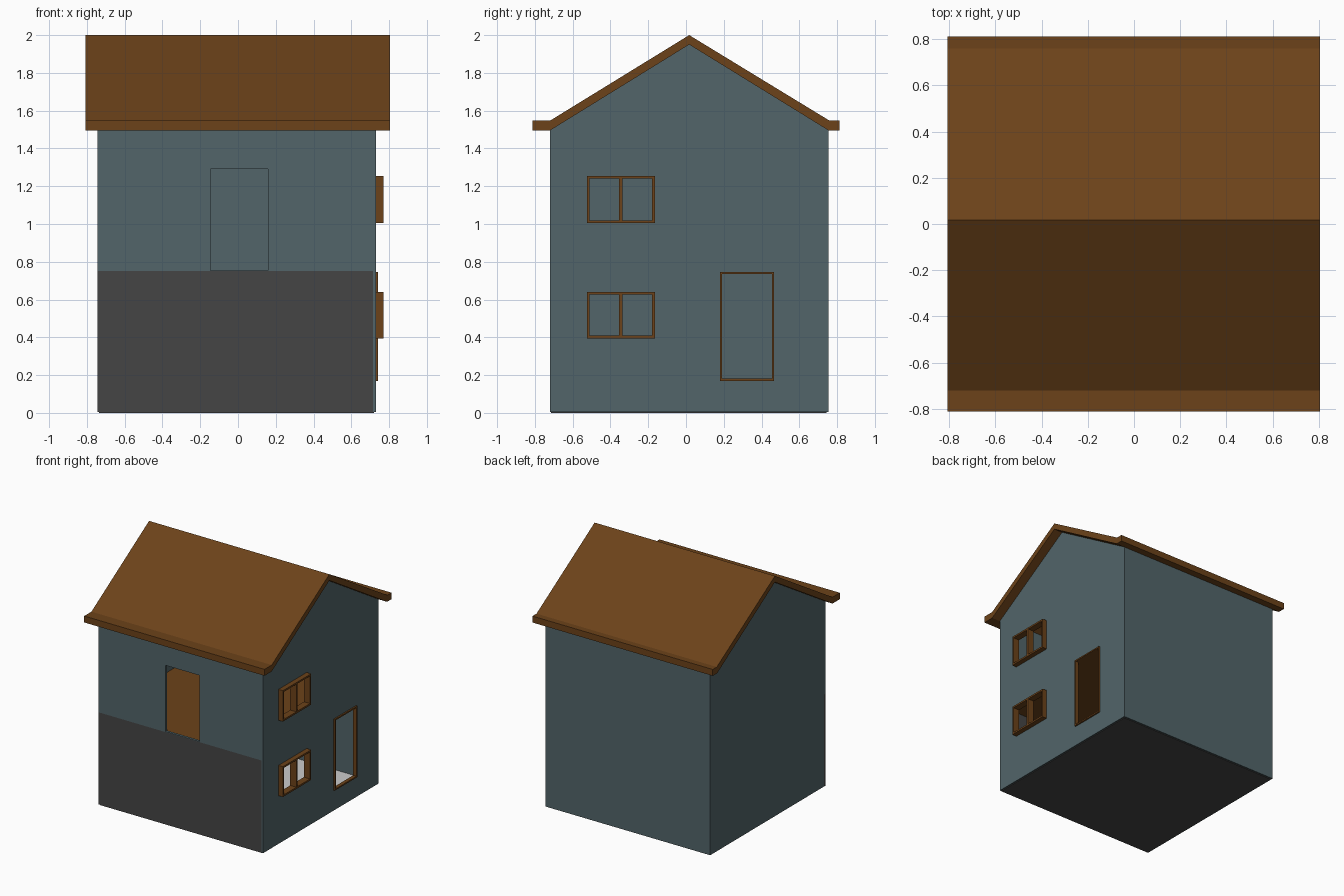
import bpy

if "Cube" in bpy.data.objects:
    bpy.data.objects.remove(bpy.data.objects["Cube"])


def material(name, rgb):
    m = bpy.data.materials.new(name)
    m.diffuse_color = (*rgb, 1)
    m.use_nodes = True
    m.node_tree.nodes["Principled BSDF"].inputs["Base Color"].default_value = m.diffuse_color
    return m


BROWN = material("brown_wood", (0.15, 0.055, 0.01))
BLUE = material("blue_paint", (0.085, 0.13, 0.142))
DARK = material("dark_grey", (0.06, 0.06, 0.06))


def mesh_object(name, verts, faces, mat=None):
    me = bpy.data.meshes.new(name)
    me.from_pydata(verts, [], faces)
    ob = bpy.data.objects.new(name, me)
    bpy.context.collection.objects.link(ob)
    if mat:
        me.materials.append(mat)
    return ob


def extrude_x(name, profile, x0, x1, mat=None):
    """Prism along x from a counter-clockwise (y, z) profile."""
    n = len(profile)
    verts = [(x, y, z) for x in (x0, x1) for y, z in profile]
    faces = [tuple(range(n))[::-1], tuple(range(n, 2 * n))]
    faces += [(i, (i + 1) % n, n + (i + 1) % n, n + i) for i in range(n)]
    return mesh_object(name, verts, faces, mat)


def box(name, x, y, z, mat=None):
    return extrude_x(name, [(y[0], z[0]), (y[1], z[0]), (y[1], z[1]), (y[0], z[1])], x[0], x[1], mat)


def cut(target, cutter):
    cutter.hide_render = True
    cutter.display_type = 'WIRE'
    mod = target.modifiers.new("cut_" + cutter.name, 'BOOLEAN')
    mod.operation = 'DIFFERENCE'
    mod.solver = 'EXACT'
    mod.object = cutter


def frame(name, x, y, z, w, mullion=0):
    """Rectangular frame on the right wall, with optional centre bar."""
    bars = [(y, (z[0], z[0] + w)), (y, (z[1] - w, z[1])),
            ((y[0], y[0] + w), (z[0] + w, z[1] - w)),
            ((y[1] - w, y[1]), (z[0] + w, z[1] - w))]
    if mullion:
        c = (y[0] + y[1]) / 2
        bars.append(((c - mullion / 2, c + mullion / 2), (z[0] + w, z[1] - w)))
    for i, (by, bz) in enumerate(bars):
        box(f"{name}_bar_{i + 1}", x, by, bz, BROWN)


# Gabled wall shell, hollow and open under the roof
walls = extrude_x("walls", [(-0.72, 0.005), (0.755, 0.005), (0.755, 1.495),
                            (0.017, 1.95), (-0.72, 1.495)], -0.745, 0.73, BLUE)
cut(walls, box("room_cutter", (-0.73, 0.715), (-0.70, 0.74), (-0.1, 2.2)))

# Lower front opening (filled by the grey panel) and upper front doorway
cut(walls, box("lower_front_cutter", (-0.8, 0.7151), (-0.8, -0.699), (-0.1, 0.75)))
cut(walls, box("balcony_door_cutter", (-0.145, 0.16), (-0.8, -0.6), (0.755, 1.29)))
box("lower_front_panel", (-0.745, 0.715), (-0.72, -0.70), (0.005, 0.75), DARK)

# Windows on the right wall
for label, z in (("lower", (0.395, 0.64)), ("upper", (1.005, 1.255))):
    y = (-0.525, -0.165)
    cut(walls, box(label + "_window_cutter", (0.6, 0.9), (y[0] + 0.005, y[1] - 0.005),
                   (z[0] + 0.005, z[1] - 0.005)))
    frame(label + "_window", (0.715, 0.77), y, z, 0.014, 0.018)

# Side doorway and frame
cut(walls, box("side_door_cutter", (0.6, 0.9), (0.184, 0.462), (0.174, 0.742)))
frame("side_door", (0.713, 0.742), (0.18, 0.466), (0.17, 0.746), 0.011)

# Floors
box("foundation", (-0.735, 0.72), (-0.715, 0.745), (0.0, 0.012), DARK)
box("ground_floor", (-0.73, 0.715), (-0.70, 0.74), (0.012, 0.02))
box("upper_floor", (-0.73, 0.715), (-0.70, 0.74), (0.735, 0.75), BROWN)

# Roof with flat eaves
extrude_x("roof", [(-0.812, 1.495), (-0.72, 1.495), (0.017, 1.95), (0.755, 1.495),
                   (0.812, 1.495), (0.812, 1.547), (0.76, 1.547), (0.017, 2.0),
                   (-0.72, 1.547), (-0.812, 1.547)], -0.808, 0.806, BROWN)
